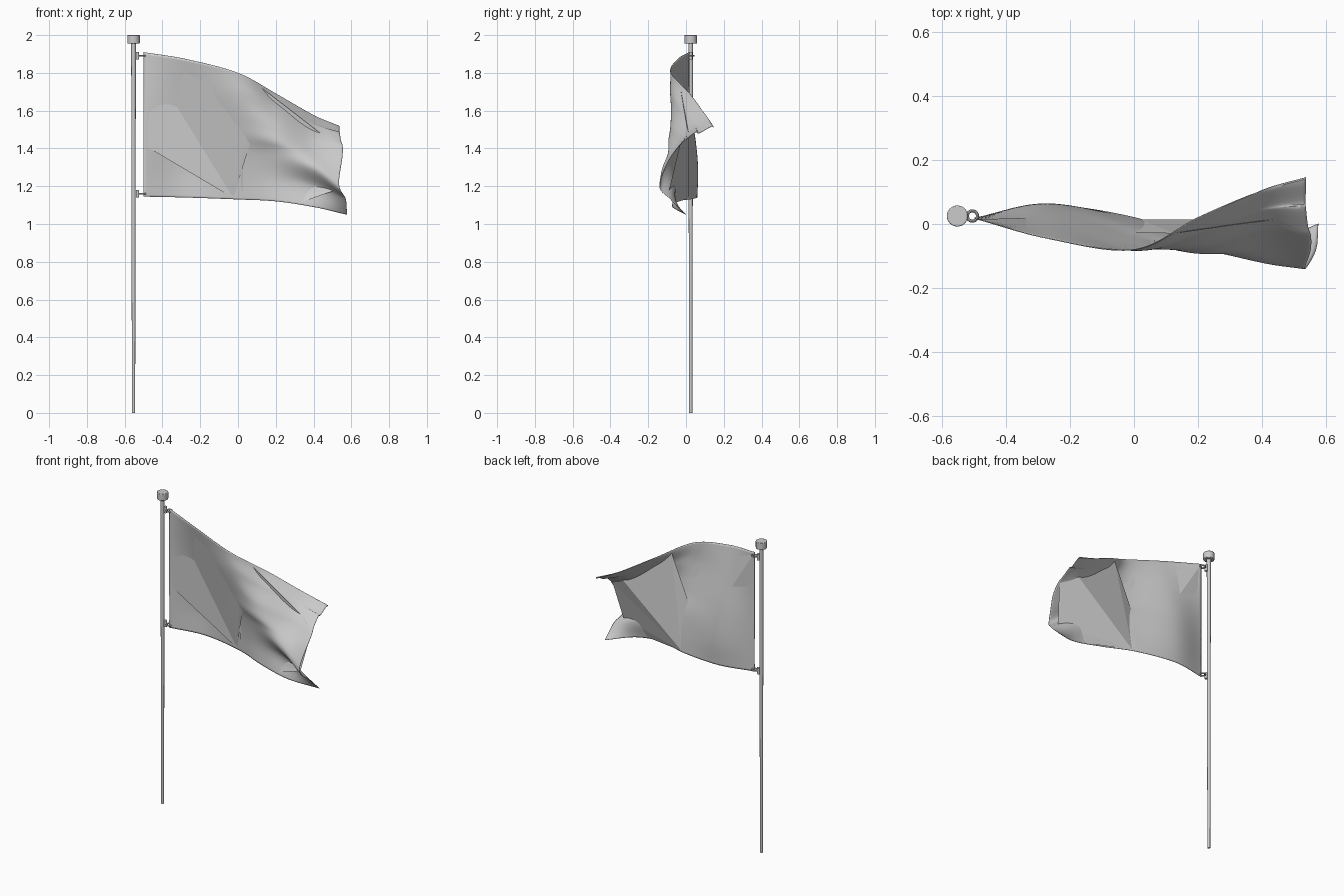
import bpy, math
from mathutils import Vector

if "Cube" in bpy.data.objects:
    bpy.data.objects.remove(bpy.data.objects["Cube"])

PX, PY = -0.553, 0.025


def cylinder(name, r1, r2, z0, z1, sides=24, x=PX, y=PY):
    bpy.ops.mesh.primitive_cone_add(vertices=sides, radius1=r1, radius2=r2, depth=z1 - z0,
                                    location=(x, y, (z0 + z1) / 2))
    ob = bpy.context.object
    ob.name = name
    bpy.ops.object.shade_smooth_by_angle()
    return ob


# Pole and cap
cylinder("pole", 0.0085, 0.0125, 0, 1.96)
cap = cylinder("pole_cap", 0.033, 0.033, 1.955, 2.0, 32)
bev = cap.modifiers.new("rim", "BEVEL")
bev.width, bev.segments, bev.limit_method = 0.003, 2, "ANGLE"

# Clips and rings that hold the flag
for tag, z in (("upper", 1.891), ("lower", 1.16)):
    cylinder(tag + "_clip", 0.009, 0.009, z - 0.02, z + 0.02, 16, x=-0.532)
    bpy.ops.mesh.primitive_torus_add(major_radius=0.016, minor_radius=0.005, major_segments=24,
                                     minor_segments=8, location=(-0.506, 0.025, z))
    bpy.context.object.name = tag + "_ring"
    bpy.ops.object.shade_smooth_by_angle()

# Flag: control columns from hoist to fly, each as x, then (y, z) from top to bottom
columns = [
    (-0.50, [(.018, 1.91), (.018, 1.72), (.018, 1.53), (.018, 1.40), (.018, 1.28), (.018, 1.145)]),
    (-0.27, [(-.045, 1.872), (-.005, 1.70), (.035, 1.52), (.055, 1.39), (.063, 1.27), (.058, 1.14)]),
    (0.00, [(-.08, 1.80), (-.08, 1.67), (-.045, 1.50), (-.01, 1.38), (.01, 1.25), (.02, 1.13)]),
    (0.20, [(.02, 1.69), (-.045, 1.59), (-.09, 1.46), (-.07, 1.36), (-.045, 1.24), (-.05, 1.12)]),
    (0.40, [(.105, 1.575), (.03, 1.515), (-.055, 1.40), (-.12, 1.30), (-.06, 1.20), (-.07, 1.09)]),
    (0.55, [(.145, 1.51), (.04, 1.475), (-.06, 1.385), (-.14, 1.21), (-.08, 1.13), (0, 1.05)]),
]
fly_shift = [-.012, -.012, .005, -.015, .02, .027]
net = [[Vector((x, y, z)) for y, z in col] for x, col in columns]
for point, dx in zip(net[-1], fly_shift):
    point.x += dx


def spline(pts, t):
    # Smooth curve through the points, t from 0 to 1
    n = len(pts) - 1
    i = min(int(t * n), n - 1)
    f = t * n - i
    b, c = pts[i], pts[i + 1]
    a = pts[i - 1] if i else 2 * b - c
    d = pts[i + 2] if i + 2 <= n else 2 * c - b
    return b + 0.5 * f * (c - a + f * (2 * a - 5 * b + 4 * c - d + f * (3 * (b - c) + d - a)))


def cloth(u, v):
    p = spline([spline(list(row), u) for row in zip(*net)], v)
    # Fine folds fanning out towards the upper fly corner
    fade = max(0, u - 0.4) * max(0, 0.6 - v)
    p.y += 0.04 * fade * math.sin(v * 38)
    p.z += 0.04 * fade * math.sin(v * 38)
    return p


def mesh_object(name, verts, faces):
    mesh = bpy.data.meshes.new(name)
    mesh.from_pydata(verts, [], faces)
    ob = bpy.data.objects.new(name, mesh)
    bpy.context.collection.objects.link(ob)
    return ob


NU, NV = 80, 64
verts = [cloth(i / NU, j / NV) for i in range(NU + 1) for j in range(NV + 1)]
faces = []
for i in range(NU):
    for j in range(NV):
        k = i * (NV + 1) + j
        faces.append((k, k + 1, k + NV + 2, k + NV + 1))
flag = mesh_object("flag", verts, faces)
thick = flag.modifiers.new("cloth", "SOLIDIFY")
thick.thickness, thick.offset = 0.003, 0
bpy.ops.object.select_all(action="DESELECT")
flag.select_set(True)
bpy.context.view_layer.objects.active = flag
bpy.ops.object.shade_smooth_by_angle()

# Flat panels stretched across the hollows: front near the hoist, back near the fly
front = [(.38, .99), (.46, .5), (.46, .3), (.34, .16), (.01, .02), (.01, .58)]
back = [(.42, .99), (.40, .5), (.52, .03), (.85, .25), (.99, .35), (.93, .75), (.72, .99)]
for name, ring in (("front_panel", front), ("back_panel", back)):
    mesh_object(name, [cloth(u, v) for u, v in ring],
                [(0, i, i + 1) for i in range(1, len(ring) - 1)])
